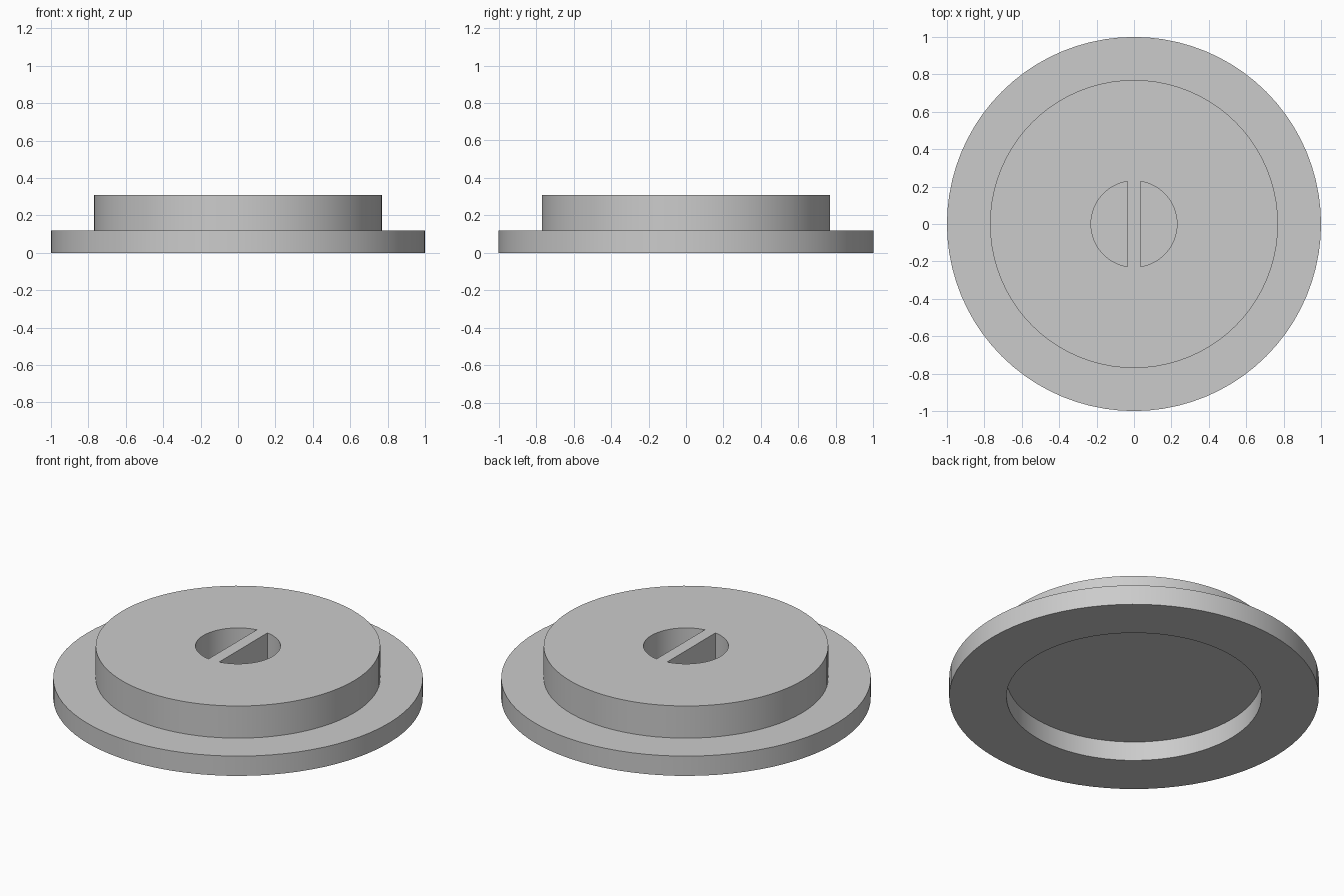
import bpy
import bmesh
from math import cos, sin, asin, pi, radians
from mathutils import Matrix

SEGMENTS = 80
POCKET_RADIUS, BAR_HALF = 0.23, 0.035
TOP, POCKET_FLOOR = 0.31, 0.15

cube = bpy.data.objects.get("Cube")
if cube:
    bpy.data.objects.remove(cube, do_unlink=True)

grey = bpy.data.materials.new("plain grey")
grey.use_nodes = True
colour = (0.6, 0.6, 0.6, 1)
grey.diffuse_color = colour
grey.node_tree.nodes["Principled BSDF"].inputs["Base Color"].default_value = colour


def add_object(name, bm):
    bmesh.ops.recalc_face_normals(bm, faces=bm.faces)
    mesh = bpy.data.meshes.new(name)
    bm.to_mesh(mesh)
    bm.free()
    mesh.materials.append(grey)
    obj = bpy.data.objects.new(name, mesh)
    bpy.context.collection.objects.link(obj)
    return obj


def ring(bm, radius, z):
    angles = [2 * pi * i / SEGMENTS for i in range(SEGMENTS)]
    return [bm.verts.new((radius * cos(a), radius * sin(a), z)) for a in angles]


# Stepped cap: recess ceiling, recess wall, flange, raised disc
bm = bmesh.new()
profile = [(0.69, 0.115), (0.69, 0), (1, 0), (1, 0.118), (0.77, 0.118), (0.77, TOP)]
rings = [ring(bm, r, z) for r, z in profile]
for low, high in zip(rings, rings[1:]):
    for i in range(SEGMENTS):
        j = (i + 1) % SEGMENTS
        bm.faces.new((low[i], low[j], high[j], high[i]))
bm.faces.new(rings[0])
bm.faces.new(rings[-1])
cap = add_object("stepped_cap", bm)


# Two half-round finger pockets leave a grip bar between them
def pocket_cutter(name, turn):
    bm = bmesh.new()
    end = pi / 2 - asin(BAR_HALF / POCKET_RADIUS)
    steps = 32
    arc = [-end + 2 * end * i / steps for i in range(steps + 1)]
    face = bm.faces.new([bm.verts.new((POCKET_RADIUS * cos(a), POCKET_RADIUS * sin(a),
                                       POCKET_FLOOR)) for a in arc])
    extruded = bmesh.ops.extrude_face_region(bm, geom=[face])["geom"]
    verts = [v for v in extruded if isinstance(v, bmesh.types.BMVert)]
    bmesh.ops.translate(bm, verts=verts, vec=(0, 0, 0.3))
    bm.transform(Matrix.Rotation(turn, 4, "Z"))
    cutter = add_object(name, bm)
    cutter.hide_render = True
    return cutter


bpy.context.view_layer.objects.active = cap
cap.select_set(True)
for side, turn in (("left", 0), ("right", pi)):
    cutter = pocket_cutter(side + "_pocket_cutter", turn)
    mod = cap.modifiers.new(side + "_pocket", "BOOLEAN")
    mod.operation = "DIFFERENCE"
    mod.solver = "EXACT"
    mod.object = cutter
    bpy.ops.object.modifier_apply(modifier=mod.name)
    bpy.data.objects.remove(cutter, do_unlink=True)

bpy.ops.object.shade_smooth_by_angle(angle=radians(30))
